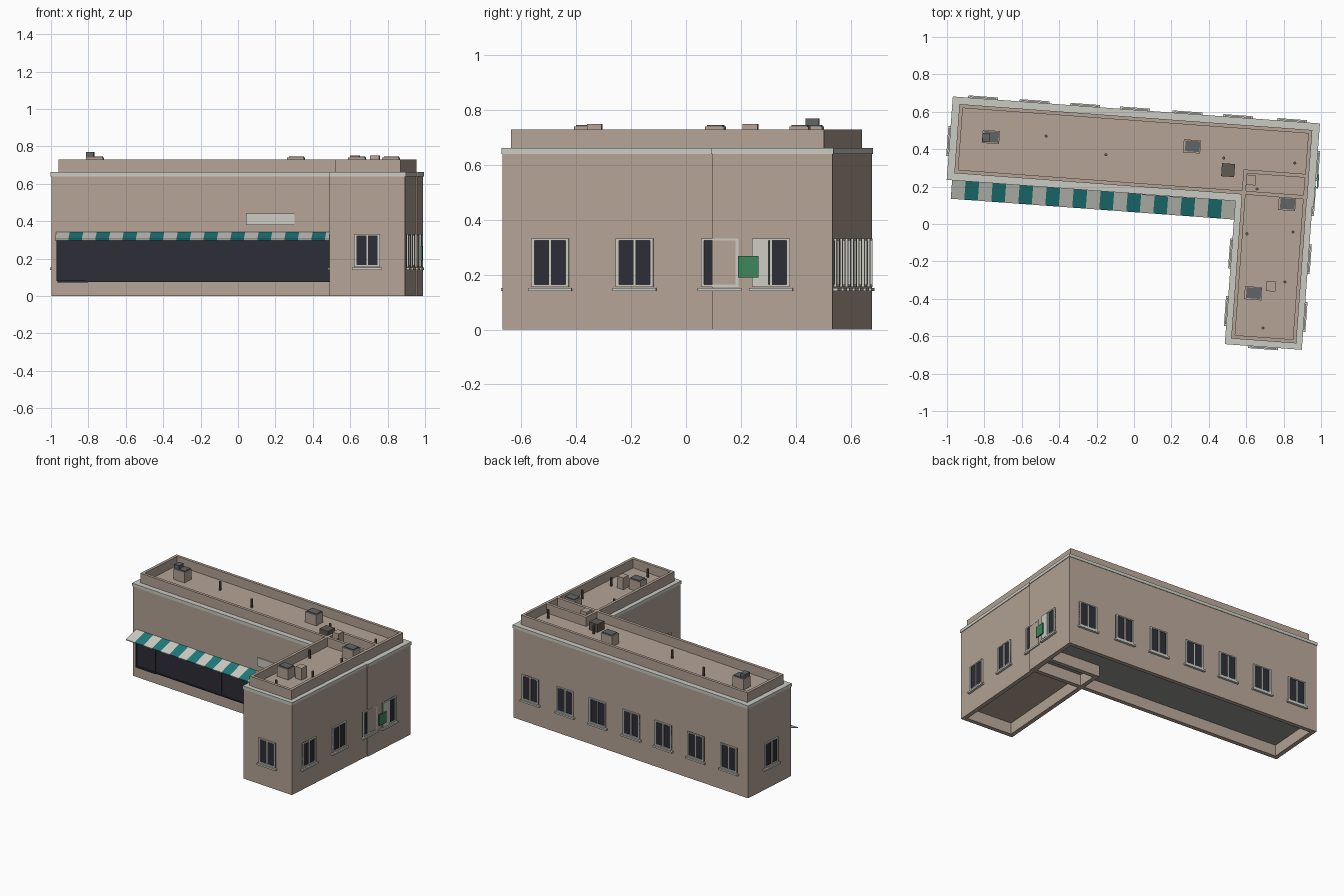
import bpy, bmesh, math
from mathutils import Matrix, Vector

cube = bpy.data.objects.get("Cube")
if cube:
    bpy.data.objects.remove(cube, do_unlink=True)


def material(name, r, g, b):
    m = bpy.data.materials.new(name)
    m.use_nodes = True
    m.diffuse_color = (r, g, b, 1)
    m.node_tree.nodes["Principled BSDF"].inputs["Base Color"].default_value = (r, g, b, 1)
    return m


TAN = material("tan_wall", 0.46, 0.37, 0.305)
TRIM = material("pale_trim", 0.6, 0.6, 0.55)
GLASS = material("dark_glass", 0.026, 0.026, 0.038)
TEAL = material("teal_cloth", 0.014, 0.19, 0.2)
GREEN = material("green_sign", 0.045, 0.24, 0.1)
GREY = material("grey_metal", 0.12, 0.13, 0.135)
BROWN = material("dark_brown", 0.12, 0.1, 0.085)
SLAB = material("floor_grey", 0.3, 0.3, 0.29)

# The whole building is turned slightly about the vertical axis
TURN = Matrix.Rotation(math.radians(-4.2), 4, 'Z')


def finish(name, bm, mats):
    bmesh.ops.recalc_face_normals(bm, faces=bm.faces)
    me = bpy.data.meshes.new(name)
    bm.to_mesh(me)
    bm.free()
    for m in mats:
        me.materials.append(m)
    ob = bpy.data.objects.new(name, me)
    bpy.context.collection.objects.link(ob)
    return ob


def boxes(name, mat, spans, place=TURN):
    """One object made of boxes, each given by its low and high corner."""
    bm = bmesh.new()
    for lo, hi in spans:
        lo, hi = Vector(lo), Vector(hi)
        m = Matrix.Translation((lo + hi) / 2) @ Matrix.Diagonal((*(hi - lo), 1))
        bmesh.ops.create_cube(bm, size=1, matrix=place @ m)
    return finish(name, bm, [mat])


def ring(name, mat, rect, inset, thick, z0, z1):
    """Hollow rectangular wall, open above and below."""
    bm = bmesh.new()
    loops = []
    for d, z in ((inset, z0), (inset, z1), (inset + thick, z1), (inset + thick, z0)):
        a, b, c, e = rect[0] + d, rect[1] + d, rect[2] - d, rect[3] - d
        loops.append([bm.verts.new(TURN @ Vector((x, y, z)))
                      for x, y in ((a, b), (c, b), (c, e), (a, e))])
    for i in range(4):
        p, q = loops[i], loops[(i + 1) % 4]
        for j in range(4):
            k = (j + 1) % 4
            bm.faces.new((p[j], p[k], q[k], q[j]))
    return finish(name, bm, [mat])


# Two overlapping wings: walls, cornice, parapet, roof and floor
MAIN = (-1.012, 0.166, 0.948, 0.605)
SIDE = (0.535, -0.601, 0.94, 0.362)


def wing(label, rect, step, floor_mat, inset):
    a, b, c, d = rect
    ring(label + "_walls", TAN, rect, 0, 0.03, 0, 0.645)
    ring(label + "_cornice", TRIM, rect, -0.004, 0.06, 0.64, 0.662)
    ring(label + "_parapet", TAN, rect, inset, 0.02, 0.655, 0.73)
    e = inset + 0.01
    boxes(label + "_roof", TAN, [((a + e, b + e, 0.63), (c - e, d - e, 0.665 + step))])
    boxes(label + "_floor", floor_mat, [((a + 0.02, b + 0.02, 0.08 + step),
                                         (c - 0.02, d - 0.02, 0.1))])


wing("main_wing", MAIN, 0, SLAB, 0.034)
wing("side_wing", SIDE, 0.001, TAN, 0.028)


# Windows: local x runs along the wall, local -y points outward
def window(label, u, v, angle):
    place = TURN @ Matrix.Translation((u, v, 0)) @ Matrix.Rotation(math.radians(angle), 4, 'Z')
    w, z0, z1, t = 0.069, 0.155, 0.332, 0.012
    boxes(label + "_glass", GLASS, [((-w, -0.003, z0), (w, 0.005, z1))], place)
    boxes(label + "_frame", TRIM, [
        ((-w, -0.01, z0), (t - w, 0.005, z1)),
        ((w - t, -0.01, z0), (w, 0.005, z1)),
        ((-w, -0.01, z1 - 0.008), (w, 0.005, z1)),
        ((-w, -0.01, z0), (w, 0.005, z0 + 0.01)),
        ((-0.004, -0.007, z0), (0.004, 0.005, z1))], place)
    boxes(label + "_sill", TRIM, [((-0.08, -0.016, 0.14), (0.08, 0.005, 0.152))], place)


for i, u in enumerate((-0.854, -0.578, -0.307, -0.04, 0.242, 0.513, 0.803)):
    window(f"back_window_{i}", u, MAIN[3], 180)
for i, v in enumerate((-0.428, -0.119, 0.193)):
    window(f"side_window_{i}", SIDE[2], v, 90)
    if v < 0:
        window(f"court_window_{i}", SIDE[0], v, -90)
window("main_end_window", MAIN[2], 0.381, 90)
window("far_end_window", MAIN[0], 0.37, -90)
window("side_front_window", 0.737, SIDE[1], 0)

# Green sign with a pale panel beside the end window
e = MAIN[2]
boxes("window_panel", TRIM, [((e, 0.313, 0.16), (e + 0.011, 0.372, 0.33))])
boxes("green_sign", GREEN, [((e + 0.012, 0.262, 0.19), (e + 0.02, 0.336, 0.268))])

# Shop front: glass band, frame and posts
f = MAIN[1]
boxes("shop_glass", GLASS, [((-0.98, f - 0.003, 0.08), (0.535, f + 0.01, 0.31))])
posts = [((x - 0.004, f - 0.008, 0.08), (x + 0.004, f, 0.31))
         for x in (-0.98, -0.82, -0.27, 0.27)]
boxes("shop_frame", GLASS, posts + [
    ((-0.98, f - 0.008, 0.075), (0.535, f, 0.083)),
    ((-0.98, f - 0.012, 0.073), (-0.82, f, 0.083))])
boxes("wall_plate", TRIM, [((0.03, f - 0.008, 0.38), (0.29, f, 0.44))])

# Striped awning: a thin sloped sheet with alternating strips
bm = bmesh.new()
COUNT, LEFT, RIGHT = 21, -0.987, 0.533
rows = []
for y, z in ((f, 0.335), (f - 0.103, 0.298), (f - 0.103, 0.304), (f, 0.341)):
    rows.append([bm.verts.new(TURN @ Vector((LEFT + (RIGHT - LEFT) * i / COUNT, y, z)))
                 for i in range(COUNT + 1)])
for i in range(COUNT):
    for j in range(4):
        p, q = rows[j], rows[(j + 1) % 4]
        bm.faces.new((p[i], p[i + 1], q[i + 1], q[i])).material_index = i % 2
for i in (0, COUNT):
    bm.faces.new([r[i] for r in rows])
finish("awning", bm, [TRIM, TEAL])


# Roof equipment, placed by its centre on the roof
def spot(x, y):
    return TURN @ Matrix.Translation(TURN.inverted() @ Vector((x, y, 0)))


for i, (x, y) in enumerate(((-0.765, 0.465), (0.31, 0.415), (0.818, 0.107), (0.637, -0.37))):
    boxes(f"roof_unit_{i}", TAN, [((-0.046, -0.035, 0.66), (0.046, 0.035, 0.74))], spot(x, y))
    boxes(f"roof_unit_lid_{i}", GREY, [((-0.036, -0.028, 0.735), (0.042, 0.03, 0.746))], spot(x, y))
for i, (x, y) in enumerate(((0.732, -0.333), (0.626, 0.235))):
    boxes(f"roof_vent_{i}", TAN, [((-0.025, -0.027, 0.66), (0.025, 0.027, 0.75))], spot(x, y))
boxes("roof_hatch", BROWN, [((-0.035, -0.035, 0.66), (0.035, 0.035, 0.722))], spot(0.503, 0.288))
boxes("unit_exhaust", GREY, [((-0.02, -0.024, 0.735), (0.02, 0.024, 0.77))], spot(-0.79, 0.462))

pipes = ((-0.47, 0.47), (-0.15, 0.37), (0.48, 0.353), (0.86, 0.326), (0.658, 0.187),
         (0.604, -0.053), (0.85, -0.043), (0.807, -0.31), (0.69, -0.556))
bm = bmesh.new()
for x, y in pipes:
    bmesh.ops.create_cone(bm, cap_ends=True, segments=8, radius1=0.008, radius2=0.008,
                          depth=0.065, matrix=Matrix.Translation((x, y, 0.693)))
finish("roof_pipes", bm, [BROWN])
